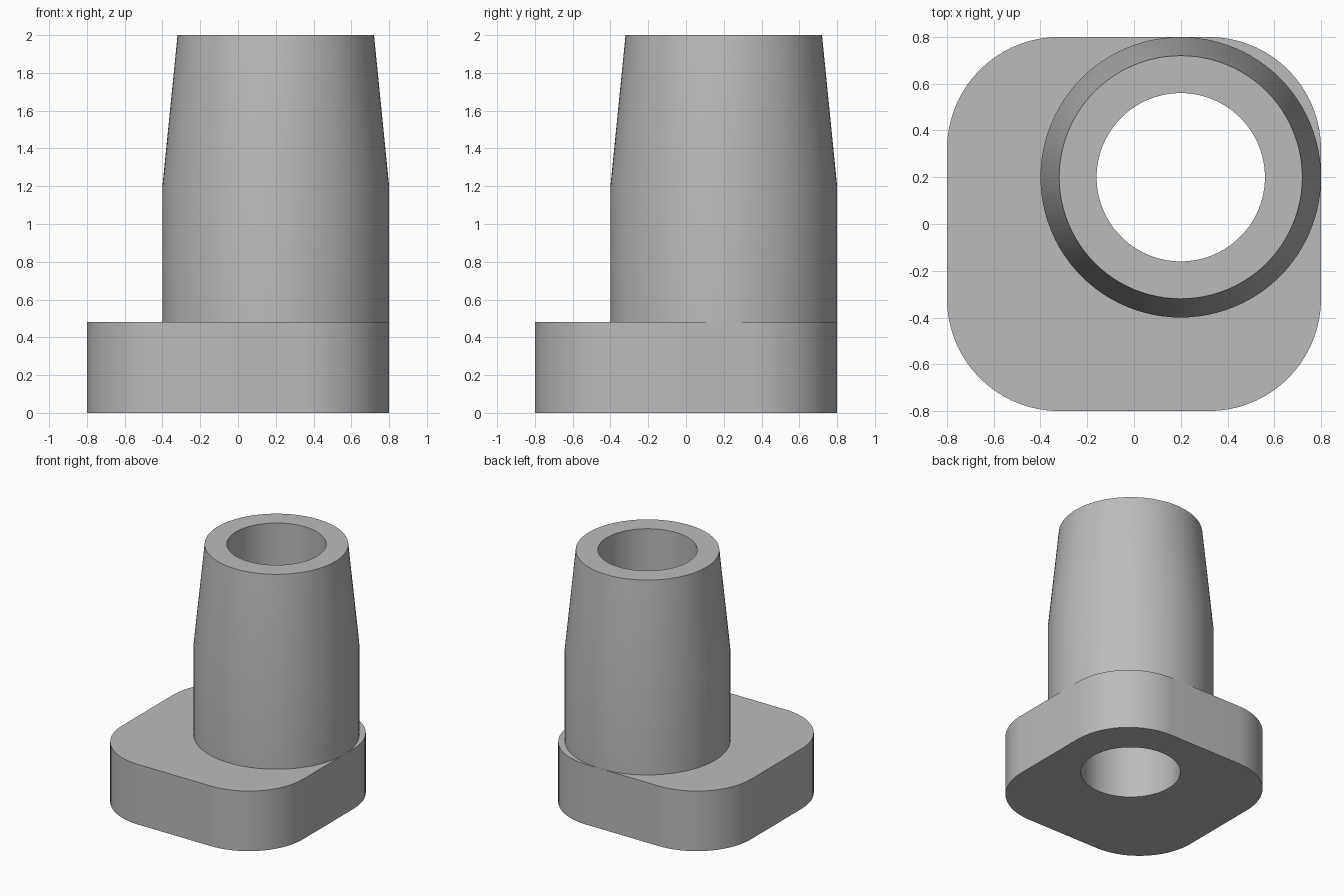
import bpy, bmesh
from math import sin, cos, pi, radians
from mathutils import Vector

cube = bpy.data.objects.get("Cube")
if cube:
    bpy.data.objects.remove(cube, do_unlink=True)

BASE_HALF, CORNER_R, BASE_TOP = 0.8, 0.48, 0.48
AXIS = Vector((0.2, 0.2, 0))
BORE_R, SIDES = 0.36, 96

grey = bpy.data.materials.new("plain grey")
grey.use_nodes = True
colour = (0.5, 0.5, 0.5, 1)
grey.diffuse_color = colour
grey.node_tree.nodes["Principled BSDF"].inputs["Base Color"].default_value = colour


def circle(radius, z):
    """Points of a ring around the tube axis."""
    return [AXIS + Vector((radius * cos(2 * pi * i / SIDES),
                           radius * sin(2 * pi * i / SIDES), z)) for i in range(SIDES)]


def rounded_square(half, radius, steps=18):
    points = []
    for quarter in range(4):
        middle = pi / 4 + quarter * pi / 2
        reach = (half - radius) * 2 ** 0.5
        centre = Vector((reach * cos(middle), reach * sin(middle), 0))
        for i in range(steps + 1):
            a = quarter * pi / 2 + i * pi / 2 / steps
            points.append(centre + Vector((radius * cos(a), radius * sin(a), 0)))
    return points


def finish(bm, name):
    bmesh.ops.recalc_face_normals(bm, faces=bm.faces)
    mesh = bpy.data.meshes.new(name)
    bm.to_mesh(mesh)
    bm.free()
    mesh.materials.append(grey)
    mesh.shade_smooth()
    mesh.set_sharp_from_angle(angle=radians(30))
    bpy.context.collection.objects.link(bpy.data.objects.new(name, mesh))


# Base plate: rounded square with an off-centre hole, extruded upward
bm = bmesh.new()
edges = []
for loop in (rounded_square(BASE_HALF, CORNER_R), circle(BORE_R, 0)):
    verts = [bm.verts.new(p) for p in loop]
    edges += [bm.edges.new((verts[i - 1], verts[i])) for i in range(len(verts))]
bmesh.ops.triangle_fill(bm, edges=edges, use_beauty=True, normal=(0, 0, 1))
raised = bmesh.ops.extrude_face_region(bm, geom=bm.faces[:], use_keep_orig=True)["geom"]
bmesh.ops.translate(bm, vec=(0, 0, BASE_TOP),
                    verts=[v for v in raised if isinstance(v, bmesh.types.BMVert)])
finish(bm, "base_plate")

# Tube: straight lower wall, tapered upper wall, flat rim and straight bore
bm = bmesh.new()
profile = [(0.6, BASE_TOP), (0.6, 1.2), (0.52, 2), (BORE_R, 2), (BORE_R, BASE_TOP)]
rings = [[bm.verts.new(p) for p in circle(r, z)] for r, z in profile]
for low, high in zip(rings, rings[1:]):
    for i in range(SIDES):
        bm.faces.new((low[i - 1], low[i], high[i], high[i - 1]))
finish(bm, "tapered_tube")
